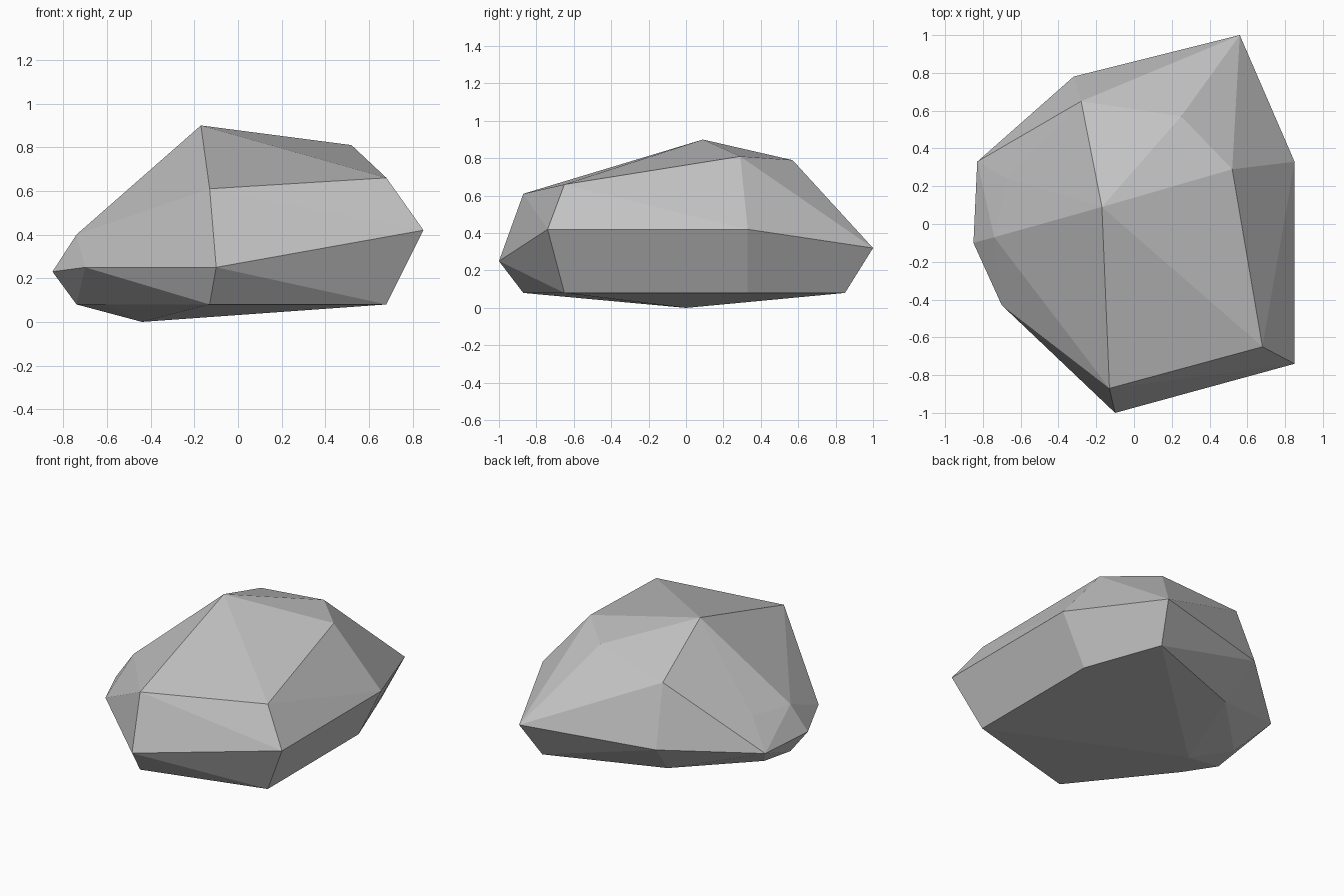
import bpy
import bmesh
from math import radians

# Remove the default object only
default_cube = bpy.data.objects.get("Cube")
if default_cube:
    bpy.data.objects.remove(default_cube, do_unlink=True)


def make_material(name, colour):
    material = bpy.data.materials.new(name)
    material.use_nodes = True
    material.diffuse_color = colour
    shader = material.node_tree.nodes["Principled BSDF"]
    shader.inputs["Base Color"].default_value = colour
    shader.inputs["Roughness"].default_value = 0.9
    return material


def make_faceted_stone(name, corners, material):
    """Wrap a faceted convex shell around the given corners."""
    bm = bmesh.new()
    for corner in corners:
        bm.verts.new(corner)
    hull = bmesh.ops.convex_hull(bm, input=bm.verts)
    # Drop any corner that ended up inside the shell
    loose = [v for v in bm.verts if not v.link_faces]
    bmesh.ops.delete(bm, geom=loose, context="VERTS")
    # Merge nearly coplanar triangles into broad chiselled facets
    bmesh.ops.dissolve_limit(bm, angle_limit=radians(1.5),
                             verts=bm.verts, edges=bm.edges)
    bmesh.ops.recalc_face_normals(bm, faces=bm.faces)
    for face in bm.faces:
        face.smooth = False
    mesh = bpy.data.meshes.new(name)
    bm.to_mesh(mesh)
    bm.free()
    mesh.materials.append(material)
    stone = bpy.data.objects.new(name, mesh)
    bpy.context.collection.objects.link(stone)
    return stone


# Widest outline of the stone, counter-clockwise from the front tip
belt = [
    (-0.10, -1.0, 0.25), (0.85, -0.74, 0.42), (0.85, 0.33, 0.42),
    (0.56, 1.0, 0.32), (-0.32, 0.78, 0.30), (-0.83, 0.33, 0.24),
    (-0.85, -0.10, 0.23), (-0.70, -0.43, 0.25),
]

# Upper corners: the high ridge, then the low shoulder
crown = [
    (-0.13, -0.87, 0.61), (0.68, -0.65, 0.66), (0.52, 0.29, 0.81),
    (0.25, 0.57, 0.79), (-0.28, 0.65, 0.70), (-0.17, 0.09, 0.90),
    (-0.67, 0.24, 0.42), (-0.74, -0.07, 0.40), (-0.61, -0.27, 0.39),
]

# Undercut outline, level all round
undercut = [
    (-0.13, -0.87), (0.68, -0.65), (0.68, 0.33), (0.49, 0.85),
    (-0.26, 0.57), (-0.69, 0.14), (-0.74, -0.07), (-0.61, -0.27),
]
base = [(x, y, 0.08) for x, y in undercut]

# Lowest point, where the stone touches the ground
foot = [(-0.44, 0, 0)]

stone_grey = make_material("stone grey", (0.55, 0.55, 0.55, 1))
make_faceted_stone("rock", belt + crown + base + foot, stone_grey)
